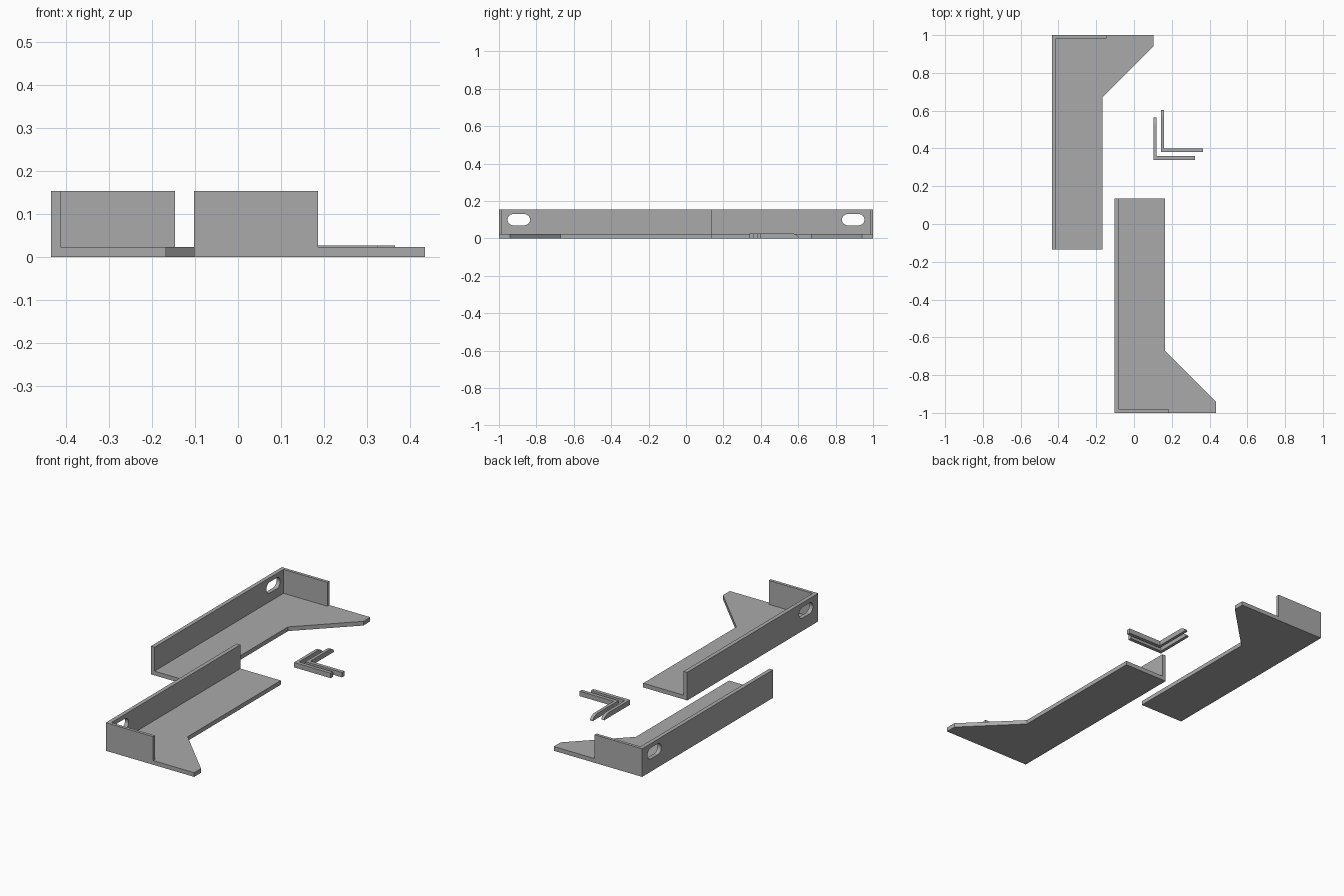
import bpy, bmesh, math
from mathutils import Vector

if "Cube" in bpy.data.objects:
    bpy.data.objects.remove(bpy.data.objects["Cube"], do_unlink=True)

grey = bpy.data.materials.new("plain_grey")
grey.use_nodes = True
grey.diffuse_color = (0.4, 0.4, 0.4, 1)
grey.node_tree.nodes["Principled BSDF"].inputs["Base Color"].default_value = (0.4, 0.4, 0.4, 1)


def prism(name, outline, axis, low, high):
    """Extrude a 2D outline along x or z; the outline uses the other two axes."""
    def place(p, depth):
        return Vector((depth, p[0], p[1])) if axis == "x" else Vector((p[0], p[1], depth))
    bm = bmesh.new()
    face = bm.faces.new([bm.verts.new(place(p, low)) for p in outline])
    moved = bmesh.ops.extrude_face_region(bm, geom=[face])["geom"]
    step = place((0, 0), high - low)
    bmesh.ops.translate(bm, vec=step, verts=[g for g in moved if isinstance(g, bmesh.types.BMVert)])
    bmesh.ops.recalc_face_normals(bm, faces=bm.faces)
    mesh = bpy.data.meshes.new(name)
    bm.to_mesh(mesh)
    bm.free()
    mesh.materials.append(grey)
    obj = bpy.data.objects.new(name, mesh)
    bpy.context.collection.objects.link(obj)
    return obj


def rect(a0, a1, b0, b1):
    return [(a0, b0), (a1, b0), (a1, b1), (a0, b1)]


def cut(target, cutter):
    mod = target.modifiers.new("slot", "BOOLEAN")
    mod.operation = "DIFFERENCE"
    mod.solver = "EXACT"
    mod.object = cutter
    bpy.context.view_layer.objects.active = target
    bpy.ops.object.modifier_apply(modifier=mod.name)
    bpy.data.objects.remove(cutter, do_unlink=True)


BASE, TOP, WALL, END = 0.023, 0.154, 0.022, 0.017


def tray(prefix, x, side):
    """Walled tray whose closed end is at y = side."""
    inner = -0.135
    # floor with its angled foot
    floor = [(0, inner), (0.267, inner), (0.267, 0.672), (0.536, 0.94), (0.536, 1), (0, 1)]
    prism(prefix + "_floor", [(x + a, side * b) for a, b in floor], "z", 0, BASE)
    # long wall with a rounded slot
    wall = prism(prefix + "_long_wall", rect(side * inner, side, BASE, TOP), "x", x, x + WALL)
    slot = []
    for centre, start in ((0.924, -90), (0.864, 90)):
        for i in range(13):
            t = math.radians(start + 15 * i)
            slot.append((side * (centre + 0.03 * math.cos(t)), 0.1 + 0.03 * math.sin(t)))
    cut(wall, prism("slot_cutter", slot, "x", x - 0.05, x + 0.05))
    # short end wall
    prism(prefix + "_end_wall", rect(x + WALL, x + 0.288, side * (1 - END), side), "z", BASE, TOP)


def clip(prefix, x, y):
    """Small L-shaped clip; the long arm ends in a rounded nose."""
    h, length, nose = 0.027, 0.223, 0.042
    outline = [(y, 0)]
    for i in range(9):
        t = math.radians(90 * i / 8)
        outline.append((y + length - nose + nose * math.cos(t), h * math.sin(t)))
    outline.append((y, h))
    prism(prefix + "_long_arm", outline, "x", x, x + 0.017)
    prism(prefix + "_short_arm", rect(x + 0.017, x + 0.222, y, y + 0.02), "z", 0, h)


tray("back_tray", -0.434, 1)
tray("front_tray", -0.102, -1)
clip("outer_clip", 0.102, 0.34)
clip("inner_clip", 0.143, 0.38)
